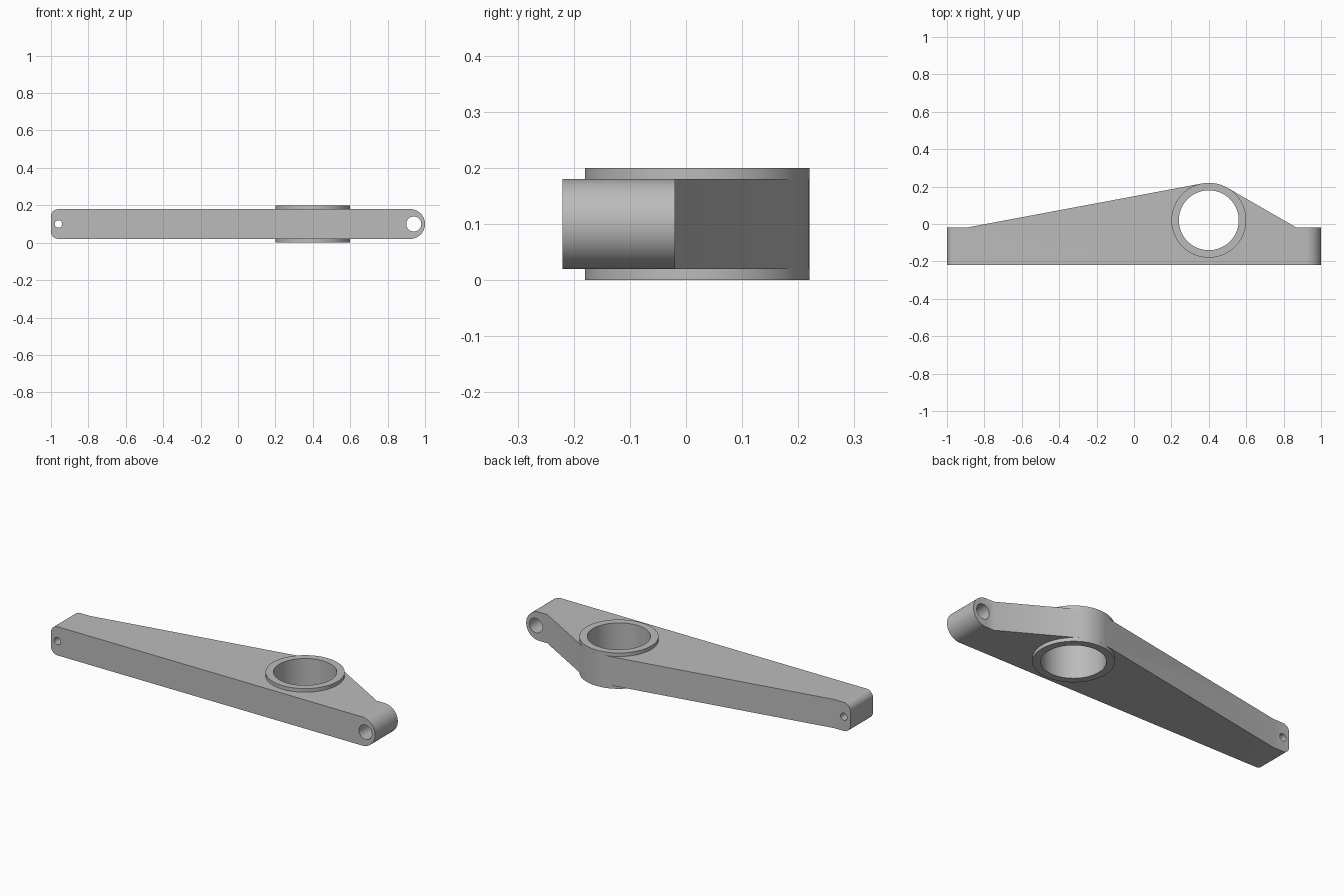
import bpy, bmesh
from math import sin, cos, pi, atan2, acos, hypot, radians

cube = bpy.data.objects.get("Cube")
if cube:
    bpy.data.objects.remove(cube, do_unlink=True)

grey = bpy.data.materials.new("plain grey")
grey.use_nodes = True
colour = (0.5, 0.5, 0.5, 1)
grey.diffuse_color = colour
grey.node_tree.nodes["Principled BSDF"].inputs["Base Color"].default_value = colour

CX, CY, R, BORE = 0.4, 0.02, 0.2, 0.16
LOW, HIGH, MID = 0.02, 0.18, 0.1


def arc(x, y, r, a0, a1, n):
    return [(x + r * cos(a0 + (a1 - a0) * i / n), y + r * sin(a0 + (a1 - a0) * i / n))
            for i in range(n + 1)]


def prism(name, outline, start, end, axis):
    """Extrude a closed 2D outline along z, or along y for an x-z outline."""
    def place(p, d):
        return (p[0], p[1], d) if axis == "z" else (p[0], d, p[1])
    bm = bmesh.new()
    face = bm.faces.new([bm.verts.new(place(p, start)) for p in outline])
    extruded = bmesh.ops.extrude_face_region(bm, geom=[face])["geom"]
    for v in extruded:
        if isinstance(v, bmesh.types.BMVert):
            v.co["xyz".index(axis)] = end
    bmesh.ops.recalc_face_normals(bm, faces=bm.faces)
    return finish(name, bm)


def finish(name, bm):
    mesh = bpy.data.meshes.new(name)
    bm.to_mesh(mesh)
    bm.free()
    mesh.materials.append(grey)
    ob = bpy.data.objects.new(name, mesh)
    bpy.context.collection.objects.link(ob)
    return ob


def smooth(ob):
    bpy.ops.object.select_all(action="DESELECT")
    ob.select_set(True)
    bpy.context.view_layer.objects.active = ob
    bpy.ops.object.shade_smooth_by_angle(angle=radians(30))


def boolean(ob, cutter, operation):
    mod = ob.modifiers.new(cutter.name, "BOOLEAN")
    mod.object, mod.operation, mod.solver = cutter, operation, "EXACT"
    bpy.context.view_layer.objects.active = ob
    bpy.ops.object.modifier_apply(modifier=mod.name)
    bpy.data.objects.remove(cutter, do_unlink=True)


def tangent_angle(px, py, side):
    dx, dy = px - CX, py - CY
    return atan2(dy, dx) % (2 * pi) + side * acos(R / hypot(dx, dy))


# Arm: plan outline wrapping around the boss
left_knee, right_knee = (-0.9, -0.02), (0.87, -0.02)
a_right = tangent_angle(*right_knee, 1) - 2 * pi
a_left = tangent_angle(*left_knee, -1)
plan = ([(-1, -0.22), (1, -0.22), (1, -0.02), right_knee]
        + arc(CX, CY, R, a_right, a_left, 24)
        + [left_knee, (-1, -0.02)])
arm = prism("arm", plan, LOW, HIGH, "z")

# Rounded ends: full round on the left side, small corners on the right side
c = 0.04
side = (arc(0.92, MID, 0.08, -pi / 2, pi / 2, 32)
        + [(0, 0.3), (-0.5, 0.3)])
side = (arc(0.92, MID, 0.08, -pi / 2, pi / 2, 32)
        + arc(-1 + c, HIGH - c, c, pi / 2, pi, 10)
        + arc(-1 + c, LOW + c, c, pi, 1.5 * pi, 10))
boolean(arm, prism("end_rounding", side, -0.4, 0.4, "y"), "INTERSECT")

# Main bore and the two cross holes
boolean(arm, prism("bore", arc(CX, CY, BORE, 0, 2 * pi, 96)[:-1], -0.1, 0.3, "z"), "DIFFERENCE")
for x, r in ((0.94, 0.04), (-0.96, 0.02)):
    boolean(arm, prism("cross_hole", arc(x, MID, r, 0, 2 * pi, 48)[:-1], -0.4, 0.4, "y"), "DIFFERENCE")
smooth(arm)

# Raised collars above and below the bore
for name, base, rim in (("upper_collar", HIGH, 0.2), ("lower_collar", LOW, 0)):
    bm = bmesh.new()
    rings = [[bm.verts.new((x, y, z)) for x, y in arc(CX, CY, r, 0, 2 * pi, 96)[:-1]]
             for r, z in ((R, base), (R, rim), (BORE, rim), (BORE, base))]
    for lower, upper in zip(rings, rings[1:]):
        for i in range(len(lower)):
            j = (i + 1) % len(lower)
            f = bm.faces.new((lower[i], lower[j], upper[j], upper[i]))
            if rim < base:
                f.normal_flip()
    smooth(finish(name, bm))
